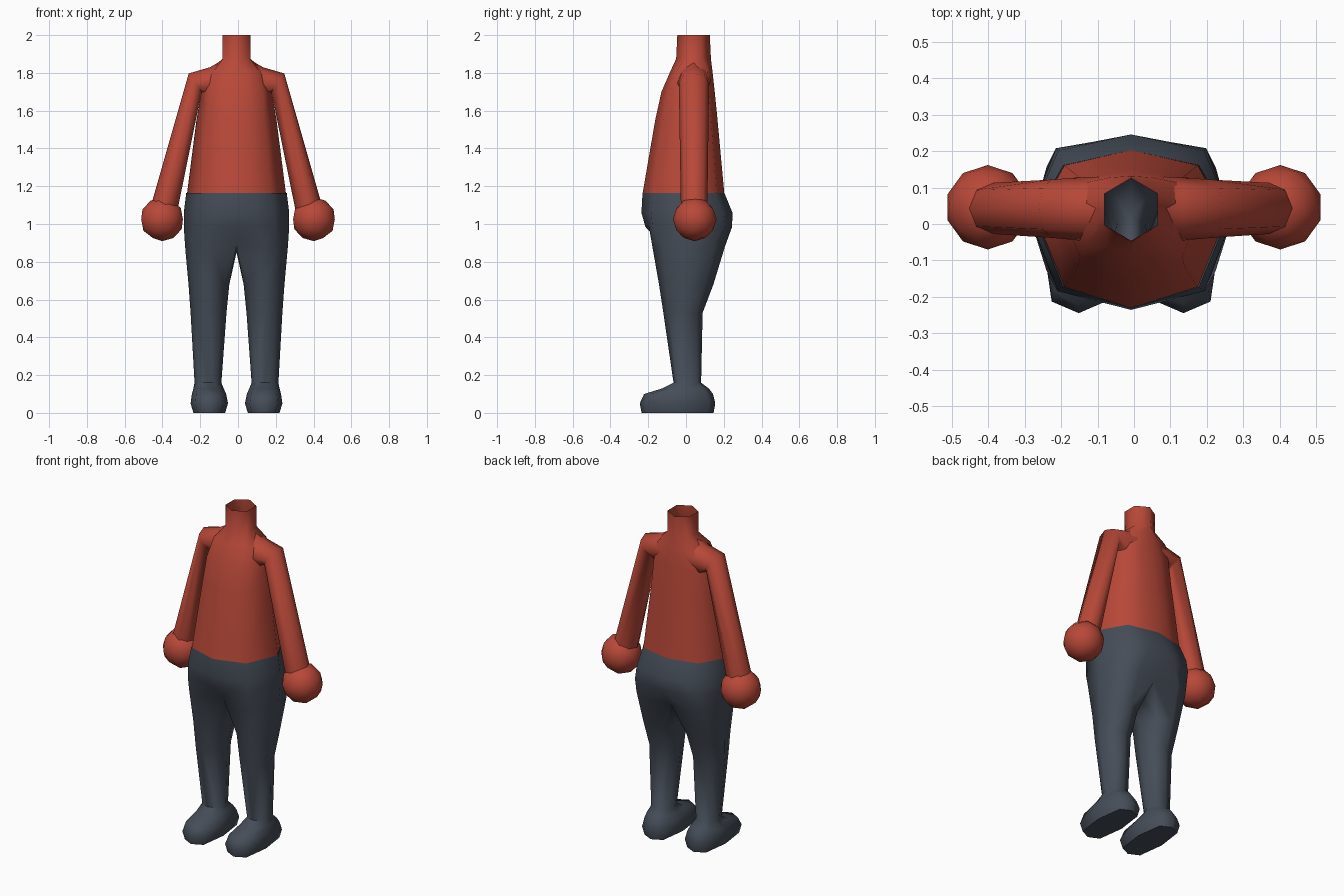
import bpy, bmesh, math

if "Cube" in bpy.data.objects:
    bpy.data.objects.remove(bpy.data.objects["Cube"])

def material(name, rgb):
    m = bpy.data.materials.new(name)
    m.diffuse_color = (*rgb, 1)
    m.use_nodes = True
    m.node_tree.nodes["Principled BSDF"].inputs["Base Color"].default_value = m.diffuse_color
    return m

RED = material("red cloth", (0.48, 0.065, 0.04))
GREY = material("dark grey cloth", (0.06, 0.074, 0.097))

def finish(name, bm, mat, shift=-0.008):
    """Turn a right-hand half into a mirrored, smooth object."""
    mesh = bpy.data.meshes.new(name)
    bm.to_mesh(mesh)
    bm.free()
    mesh.materials.append(mat)
    ob = bpy.data.objects.new(name, mesh)
    bpy.context.collection.objects.link(ob)
    ob.location.x = shift
    mod = ob.modifiers.new("mirror", 'MIRROR')
    mod.use_clip = True
    bpy.ops.object.select_all(action='DESELECT')
    ob.select_set(True)
    bpy.context.view_layer.objects.active = ob
    bpy.ops.object.shade_smooth_by_angle(angle=math.radians(60))
    return ob

def skin(bm, rows):
    """Bridge rows listed top to bottom; 8-point rows are closed rings."""
    rows = [[bm.verts.new(p) for p in r] for r in rows]
    for up, low in zip(rows, rows[1:]):
        n = len(low)
        closed = n == 8 and len(up) == 8
        for i in range(n if closed else min(len(up), n) - 1):
            j = (i + 1) % n
            bm.faces.new((low[i], low[j], up[j], up[i]))
    return rows

def half_ring(z, w, y0, y1, fx=0.7, fy=0.77, c=0.02):
    """Right half of an eight-sided body section, 7 points front to back."""
    f, b = c + (y0 - c) * fy, c + (y1 - c) * fy
    return [(0, y0, z), (w * fx / 2, (y0 + f) / 2, z), (w * fx, f, z), (w, c, z),
            (w * fx, b, z), (w * fx / 2, (y1 + b) / 2, z), (0, y1, z)]

def leg_ring(z, x0, x1, y0, y1, fx=0.71, fy=0.71):
    """Closed eight-sided section starting at the inner front corner."""
    cx, cy, rx, ry = (x0 + x1) / 2, (y0 + y1) / 2, (x1 - x0) / 2, (y1 - y0) / 2
    unit = [(-fx, -fy), (0, -1), (fx, -fy), (1, 0), (fx, fy), (0, 1), (-fx, fy), (-1, 0)]
    return [(cx + u * rx, cy + v * ry, z) for u, v in unit]

# Torso with open hexagonal neck
bm = bmesh.new()
skin(bm, [
    half_ring(2.0, 0.073, -0.046, 0.126, 1, 0.5, 0.04),
    half_ring(1.875, 0.073, -0.052, 0.132, 1, 0.5, 0.04),
    half_ring(1.81, 0.15, -0.082, 0.14, 0.8, 0.75, 0.04),
    half_ring(1.70, 0.187, -0.13, 0.152, 0.75, 0.75, 0.03),
    half_ring(1.55, 0.212, -0.163, 0.167),
    half_ring(1.16, 0.262, -0.23, 0.203),
])
finish("torso", bm, RED)

# Sleeves: (outer x, z), (inner x, z), front y, back y
bm = bmesh.new()
sleeve = [((0.08, 1.865), (0.10, 1.66), -0.045, 0.13),
          ((0.14, 1.83), (0.15, 1.66), -0.045, 0.128),
          ((0.253, 1.797), (0.185, 1.70), -0.038, 0.122),
          ((0.455, 1.09), (0.315, 1.06), -0.027, 0.113)]
rows = []
for (xo, zo), (xi, zi), y0, y1 in sleeve:
    ring = []
    for k in range(8):
        t = k * math.pi / 4
        s = (1 + math.cos(t)) / 2
        ring.append((xi + (xo - xi) * s,
                     (y0 + y1) / 2 + (y1 - y0) / 2 * math.sin(t),
                     zi + (zo - zi) * s))
    rows.append(ring)
skin(bm, rows)
finish("sleeves", bm, RED)

# Ball hands
bm = bmesh.new()
bmesh.ops.create_icosphere(bm, subdivisions=2, radius=0.116)
bmesh.ops.translate(bm, verts=bm.verts, vec=(0.402, 0.046, 1.025))
finish("hands", bm, RED, 0)

# Trousers and feet in one skin: hips, crotch, legs, feet
bm = bmesh.new()
crotch = leg_ring(0.88, 0.0, 0.272, -0.178, 0.206, 0.71, 0.74)
crotch[0], crotch[6], crotch[7] = (0, -0.13, 0.89), (0, 0.16, 0.87), (0, 0.02, 0.85)
rows = skin(bm, [
    half_ring(1.165, 0.266, -0.23, 0.203),
    half_ring(1.06, 0.279, -0.236, 0.246, 0.72, 0.8),
    half_ring(0.985, 0.279, -0.215, 0.244, 0.74, 0.84),
    crotch,
    leg_ring(0.68, 0.038, 0.254, -0.143, 0.145),
    leg_ring(0.53, 0.053, 0.243, -0.12, 0.088),
    leg_ring(0.16, 0.08, 0.222, -0.066, 0.08),
    leg_ring(0.13, 0.068, 0.228, -0.125, 0.12, 0.75, 0.75),
    leg_ring(0.10, 0.055, 0.236, -0.222, 0.143, 0.75, 0.8),
    leg_ring(0.05, 0.045, 0.243, -0.245, 0.155, 0.75, 0.84),
    leg_ring(0.0, 0.06, 0.228, -0.235, 0.146, 0.75, 0.84),
])
bm.faces.new(rows[-1][::-1])
finish("trousers and feet", bm, GREY)
